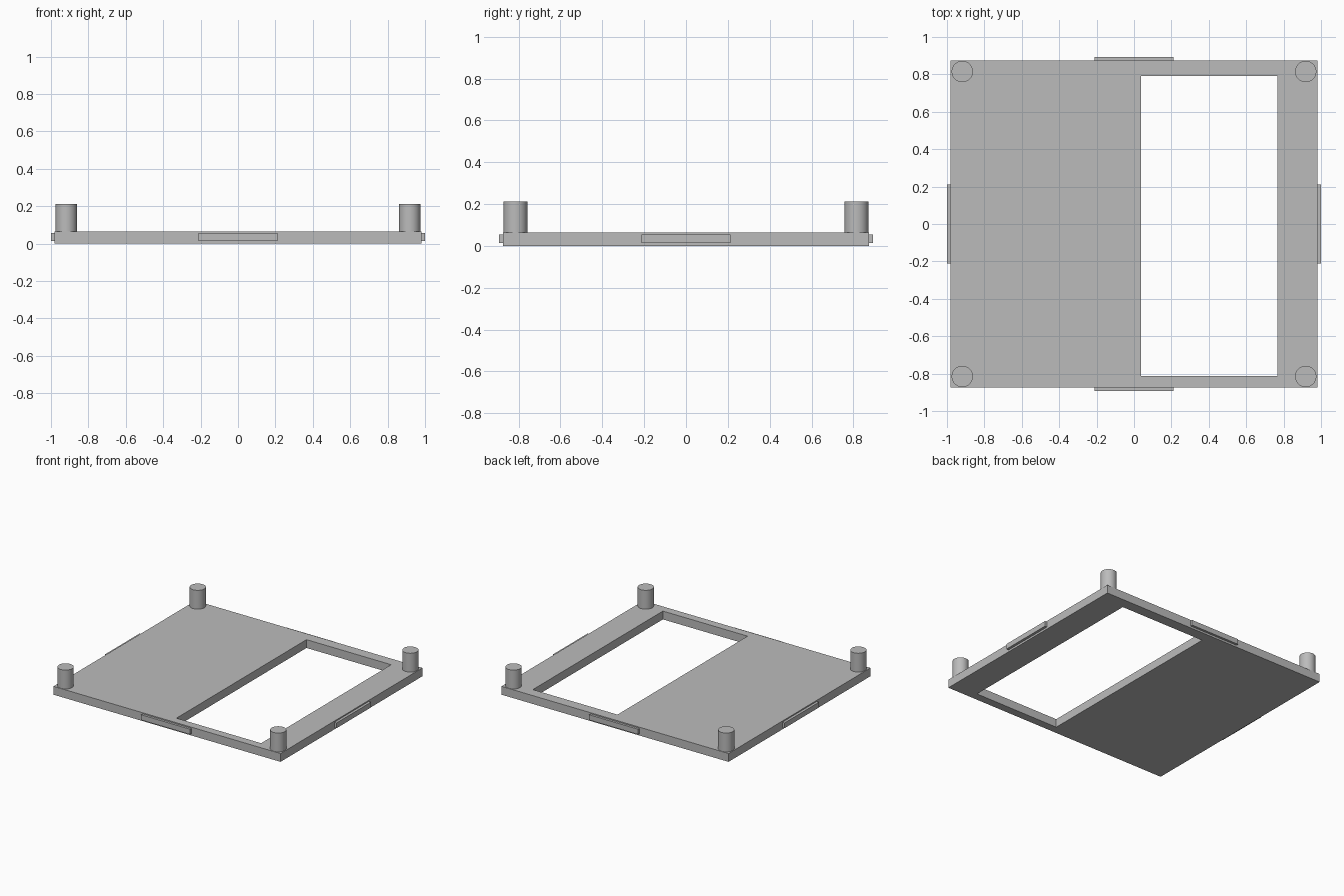
import bpy
import bmesh

cube = bpy.data.objects.get("Cube")
if cube:
    bpy.data.objects.remove(cube, do_unlink=True)

grey = bpy.data.materials.new("plain grey")
grey.use_nodes = True
colour = (0.5, 0.5, 0.5, 1)
grey.diffuse_color = colour
grey.node_tree.nodes["Principled BSDF"].inputs["Base Color"].default_value = colour

HALF_X, HALF_Y, THICK = 0.98, 0.875, 0.065


def add_object(name, bm):
    bmesh.ops.recalc_face_normals(bm, faces=bm.faces)
    mesh = bpy.data.meshes.new(name)
    bm.to_mesh(mesh)
    bm.free()
    mesh.materials.append(grey)
    obj = bpy.data.objects.new(name, mesh)
    bpy.context.collection.objects.link(obj)
    return obj


def box(name, low, high):
    bm = bmesh.new()
    bmesh.ops.create_cube(bm, size=1)
    for v in bm.verts:
        v.co = [(a + b) / 2 + c * (b - a) for a, b, c in zip(low, high, v.co)]
    return add_object(name, bm)


def rectangle(bm, x0, x1, y0, y1):
    return [bm.verts.new((x, y, 0)) for x, y in ((x0, y0), (x1, y0), (x1, y1), (x0, y1))]


# Base plate with an off-centre rectangular opening
bm = bmesh.new()
outer = rectangle(bm, -HALF_X, HALF_X, -HALF_Y, HALF_Y)
inner = rectangle(bm, 0.037, 0.768, -0.812, 0.792)
for i in range(4):
    j = (i + 1) % 4
    bm.faces.new((outer[i], outer[j], inner[j], inner[i]))
top = bmesh.ops.extrude_face_region(bm, geom=bm.faces[:], use_keep_orig=True)
bmesh.ops.translate(bm, vec=(0, 0, THICK),
                    verts=[g for g in top["geom"] if isinstance(g, bmesh.types.BMVert)])
add_object("base_plate", bm)

# Thin tabs centred on each edge
for side, sign in (("left", 1), ("right", -1)):
    xs = sorted((sign * (HALF_X - 0.01), sign * 1.0))
    box(side + "_tab", (xs[0], -0.212, 0.015), (xs[1], 0.212, 0.056))
for side, sign in (("back", 1), ("front", -1)):
    ys = sorted((sign * (HALF_Y - 0.01), sign * 0.893))
    box(side + "_tab", (-0.212, ys[0], 0.015), (0.212, ys[1], 0.056))

# Round pegs standing at the corners
for x_name, x in (("left", 0.918), ("right", -0.918)):
    for y_name, y in (("front", -0.815), ("back", 0.815)):
        bpy.ops.mesh.primitive_cylinder_add(vertices=48, radius=0.057, depth=0.15,
                                            location=(x, y, 0.137))
        peg = bpy.context.object
        peg.name = f"{y_name}_{x_name}_peg"
        peg.data.materials.append(grey)
        bpy.ops.object.shade_smooth_by_angle()
